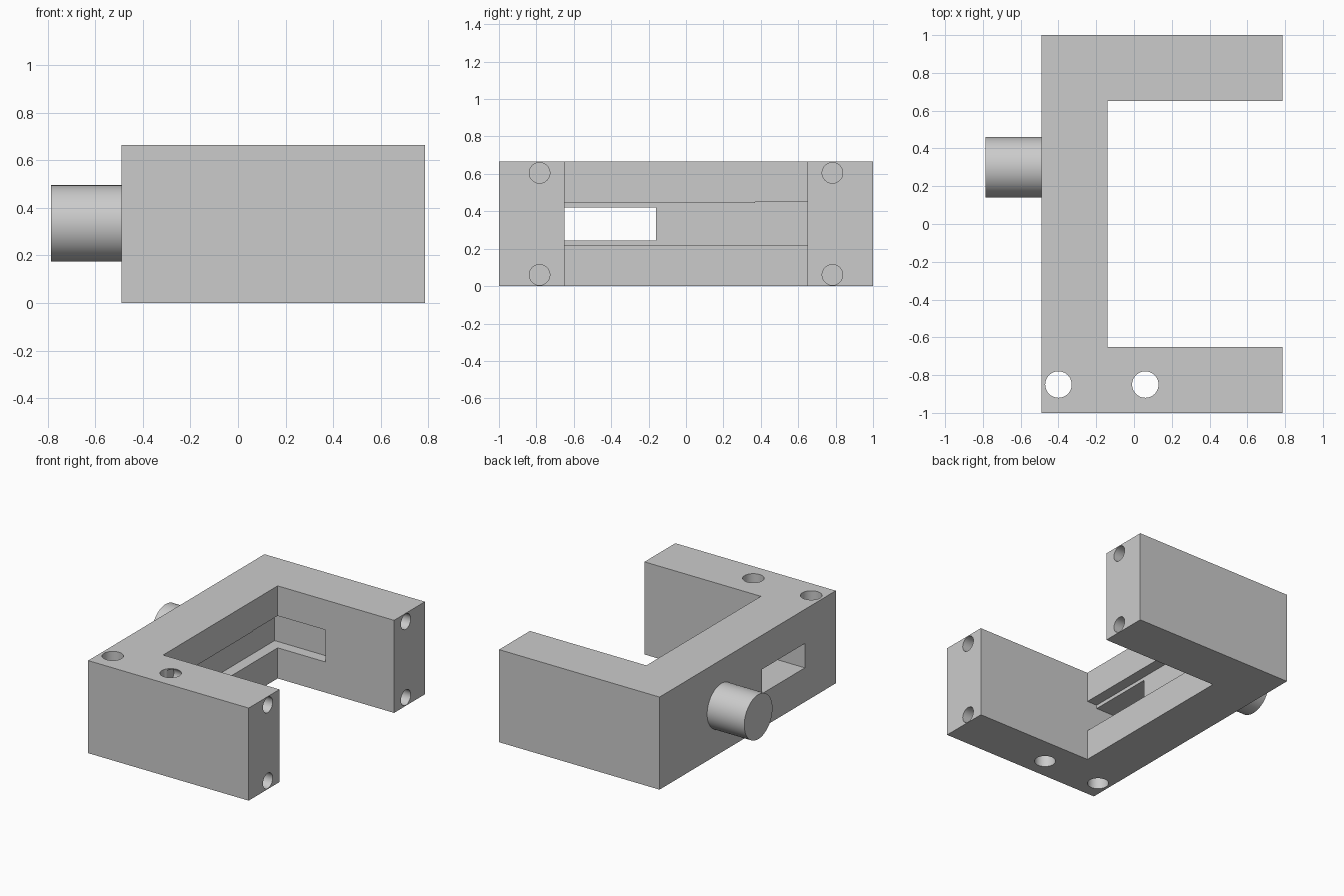
import bpy
import bmesh
from math import radians
from mathutils import Matrix, Vector

if "Cube" in bpy.data.objects:
    bpy.data.objects.remove(bpy.data.objects["Cube"], do_unlink=True)

grey = bpy.data.materials.new("plain grey")
grey.use_nodes = True
grey.diffuse_color = (0.6, 0.6, 0.6, 1)
grey.node_tree.nodes["Principled BSDF"].inputs["Base Color"].default_value = (0.6, 0.6, 0.6, 1)

HEIGHT = 0.665
BACK, INNER, END = -0.49, -0.14, 0.785   # x of spine back, spine inside, arm ends
ARM = 0.65                               # y of the arms' inner faces


def finish(name, bm):
    bmesh.ops.recalc_face_normals(bm, faces=bm.faces)
    mesh = bpy.data.meshes.new(name)
    bm.to_mesh(mesh)
    bm.free()
    mesh.materials.append(grey)
    ob = bpy.data.objects.new(name, mesh)
    bpy.context.collection.objects.link(ob)
    return ob


def box(name, low, high):
    bm = bmesh.new()
    low, high = Vector(low), Vector(high)
    size = Matrix.Diagonal((*(high - low), 1))
    bmesh.ops.create_cube(bm, size=1, matrix=Matrix.Translation((low + high) / 2) @ size)
    return finish(name, bm)


def rod(name, start, end, radius, sides=48):
    bm = bmesh.new()
    start, end = Vector(start), Vector(end)
    axis = end - start
    turn = axis.to_track_quat('Z', 'Y').to_matrix().to_4x4()
    bmesh.ops.create_cone(bm, cap_ends=True, segments=sides, radius1=radius, radius2=radius,
                          depth=axis.length, matrix=Matrix.Translation((start + end) / 2) @ turn)
    return finish(name, bm)


def smooth(ob):
    bpy.ops.object.select_all(action='DESELECT')
    ob.select_set(True)
    bpy.context.view_layer.objects.active = ob
    bpy.ops.object.shade_smooth_by_angle(angle=radians(30))


# C-shaped bracket: extruded profile
bm = bmesh.new()
outline = [(BACK, -1), (END, -1), (END, -ARM), (INNER, -ARM),
           (INNER, ARM), (END, ARM), (END, 1), (BACK, 1)]
face = bm.faces.new([bm.verts.new((x, y, 0)) for x, y in outline])
top = bmesh.ops.extrude_face_region(bm, geom=[face])["geom"]
bmesh.ops.translate(bm, vec=(0, 0, HEIGHT),
                    verts=[v for v in top if isinstance(v, bmesh.types.BMVert)])
body = finish("bracket_body", bm)

# Channel along the spine that runs into a pocket in one arm, and the window
cutters = [
    box("channel_cutter", (-0.22, -0.649, 0.22), (0.24, 0.73, 0.445)),
    box("channel_step_cutter", (-0.22, 0.37, 0.3), (0.24, 0.73, 0.45)),
    box("window_cutter", (-0.6, -0.649, 0.245), (-0.18, -0.16, 0.42)),
]
# Vertical through holes
for x in (-0.4, 0.06):
    cutters.append(rod("vertical_hole_cutter", (x, -0.85, -0.1), (x, -0.85, 0.8), 0.07))
# Screw holes in the arm ends
for y in (-0.783, 0.783):
    for z in (0.06, 0.605):
        cutters.append(rod("end_hole_cutter", (0.0, y, z), (0.9, y, z), 0.055))

for cutter in cutters:
    cutter.hide_render = True
    mod = body.modifiers.new(cutter.name, 'BOOLEAN')
    mod.operation = 'DIFFERENCE'
    mod.solver = 'EXACT'
    mod.object = cutter

# Apply the cuts and remove the cutters
bpy.context.view_layer.update()
cut_mesh = bpy.data.meshes.new_from_object(
    body.evaluated_get(bpy.context.evaluated_depsgraph_get()))
body.modifiers.clear()
body.data = cut_mesh
for cutter in cutters:
    bpy.data.objects.remove(cutter, do_unlink=True)
smooth(body)

# Round stud on the back of the spine
smooth(rod("round_stud", (-0.785, 0.3, 0.335), (BACK, 0.3, 0.335), 0.16, 64))
